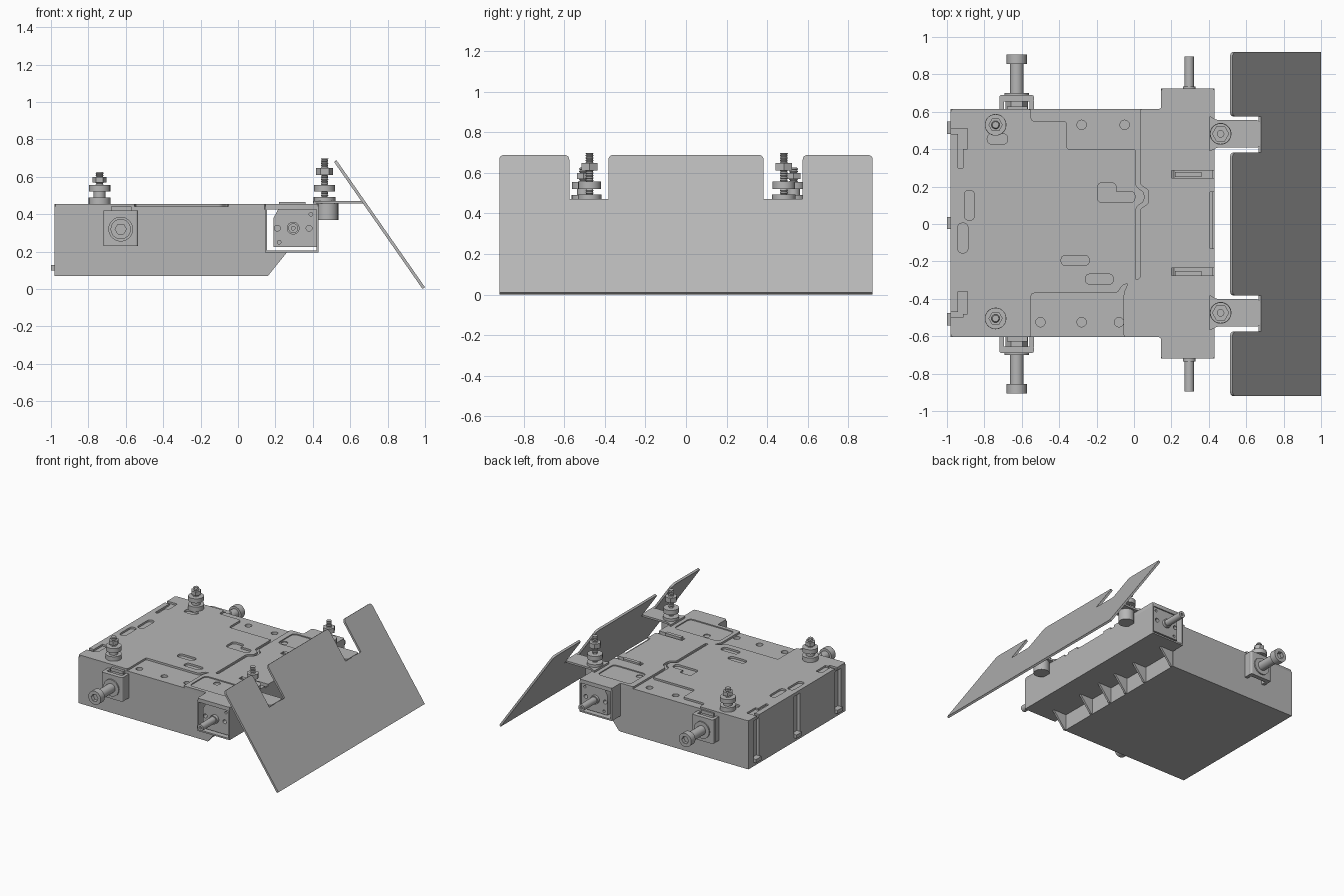
import bpy, bmesh, math
from mathutils import Vector, Matrix

if "Cube" in bpy.data.objects:
    bpy.data.objects.remove(bpy.data.objects["Cube"])

grey = bpy.data.materials.new("plain_grey")
grey.use_nodes = True
colour = (0.47, 0.47, 0.47, 1)
grey.diffuse_color = colour
grey.node_tree.nodes["Principled BSDF"].inputs["Base Color"].default_value = colour
parts = []


def finish(name, bm):
    bmesh.ops.recalc_face_normals(bm, faces=bm.faces)
    me = bpy.data.meshes.new(name)
    bm.to_mesh(me)
    bm.free()
    me.materials.append(grey)
    ob = bpy.data.objects.new(name, me)
    bpy.context.collection.objects.link(ob)
    parts.append(ob)
    return ob


def place(axis, a, b, h):
    return {"x": (h, a, b), "y": (a, h, b), "z": (a, b, h)}[axis]


def prism(name, pts, h0, h1, axis="z"):
    """Extrude a flat outline along an axis."""
    bm = bmesh.new()
    low, high = [[bm.verts.new(place(axis, p[0], p[1], h)) for p in pts] for h in (h0, h1)]
    bm.faces.new(low)
    bm.faces.new(high)
    for i in range(len(pts)):
        j = (i + 1) % len(pts)
        bm.faces.new((low[i], low[j], high[j], high[i]))
    return finish(name, bm)


def rect(x0, y0, x1, y1):
    return [(x0, y0), (x1, y0), (x1, y1), (x0, y1)]


def mid_rect(x, y, w, h):
    return rect(x - w / 2, y - h / 2, x + w / 2, y + h / 2)


def circle(x, y, r, n=28):
    return [(x + r * math.cos(2 * math.pi * i / n), y + r * math.sin(2 * math.pi * i / n)) for i in range(n)]


def rounded(pts, r, steps=5):
    """Round the corners of an outline; a third value on a point sets its own radius."""
    out = []
    for i, p in enumerate(pts):
        c = Vector(p[:2])
        a, b = Vector(pts[i - 1][:2]) - c, Vector(pts[(i + 1) % len(pts)][:2]) - c
        rad = min(p[2] if len(p) > 2 else r, a.length * 0.49, b.length * 0.49)
        if rad == 0:
            out.append(c)
            continue
        a, b = c + a.normalized() * rad, c + b.normalized() * rad
        for k in range(steps):
            t = k / (steps - 1)
            out.append(a.lerp(c, t).lerp(c.lerp(b, t), t))
    return out


def box(name, x0, y0, z0, x1, y1, z1):
    return prism(name, rect(x0, y0, x1, y1), z0, z1)


def cut(target, outlines, h0, h1, axis="z"):
    """Remove a set of extruded outlines from a part."""
    for pts in outlines:
        cutter = prism("cutter", pts, h0, h1, axis)
        cutter.hide_render = True
        mod = target.modifiers.new("cut", "BOOLEAN")
        mod.object, mod.operation, mod.solver = cutter, "DIFFERENCE", "EXACT"
        bpy.context.view_layer.objects.active = target
        bpy.ops.object.modifier_apply(modifier=mod.name)
        parts.remove(cutter)
        bpy.data.objects.remove(cutter)


def threaded_rod(name, x, y, z0, z1, r, pitch=0.012, n=20):
    """Stack rings of alternating radius to make a thread."""
    bm = bmesh.new()
    count = int((z1 - z0) / pitch * 2)
    rings = []
    for k in range(count + 1):
        rad = r if k % 2 else r * 0.78
        z = z0 + (z1 - z0) * k / count
        rings.append([bm.verts.new((px, py, z)) for px, py in circle(x, y, rad, n)])
    for lo, hi in zip(rings, rings[1:]):
        for i in range(n):
            j = (i + 1) % n
            bm.faces.new((lo[i], lo[j], hi[j], hi[i]))
    bm.faces.new(rings[0])
    bm.faces.new(rings[-1])
    return finish(name, bm)


# Tray body with side holes on top and slots in its back wall
tray = box("tray_body", -0.98, -0.605, 0.07, 0.147, 0.615, 0.44)
cut(tray, [circle(x, y, 0.025) for x, y in
           ((-0.28, 0.53), (-0.05, 0.53), (-0.5, -0.525), (-0.28, -0.525), (-0.08, -0.525))], 0.4, 0.5)
for y in (0.515, 0.005, -0.51):
    cut(tray, [mid_rect(y, 0.265, 0.07, 0.33)], -1.0, -0.955, "x")
    box("back_tab", -1.0, y - 0.033, 0.1, -0.95, y + 0.033, 0.128)
for y in (0.605, 0.3, 0.09, -0.09, -0.3, -0.6):
    prism("gusset", [(0.14, 0.07), (0.16, 0.07), (0.265, 0.2), (0.14, 0.2)], y - 0.008, y + 0.008, "y")

# Lid plate with a stepped, bulged edge
lid = prism("lid_plate", rounded([
    (-0.98, -0.605), (-0.55, -0.605), (-0.55, -0.37), (-0.09, -0.37), (-0.06, -0.325), (0.01, -0.31),
    (0.01, 0.09), (0.055, 0.12), (0.055, 0.17), (0.01, 0.2), (0.01, 0.4), (-0.36, 0.4),
    (-0.36, 0.55), (-0.55, 0.55), (-0.55, 0.615), (-0.98, 0.615)], 0.015, 3), 0.435, 0.455)
slots = [(-0.73, 0.455, 0.11, 0.055), (-0.315, -0.195, 0.15, 0.055), (-0.185, -0.295, 0.15, 0.055),
         (-0.88, 0.1, 0.055, 0.16), (-0.915, -0.075, 0.055, 0.16),
         (-0.095, 0.145, 0.2, 0.06), (-0.145, 0.18, 0.1, 0.08)]
cut(lid, [rounded(mid_rect(*s), 0.027) for s in slots], 0.43, 0.5)
cut(lid, [rect(-0.94, 0.3, -0.915, 0.5), rect(-0.98, 0.48, -0.89, 0.51), rect(-0.915, 0.4, -0.89, 0.48),
          rect(-0.94, -0.48, -0.89, -0.36), rect(-0.98, -0.5, -0.915, -0.47)], 0.43, 0.5)

# Cross member: top sheet, thin folded walls and inner block
sheet = prism("cross_top_sheet", rounded([
    (0.145, -0.72), (0.43, -0.72), (0.43, 0.725), (0.145, 0.725), (0.145, 0.615), (0.033, 0.615),
    (0.033, 0.21), (0.078, 0.18), (0.078, 0.11), (0.033, 0.08), (0.033, -0.29), (-0.03, -0.31),
    (-0.055, -0.37), (-0.055, -0.605), (0.145, -0.605)], 0.012, 3), 0.425, 0.455)
cut(sheet, [rounded(rect(0.08, 0.38, 0.37, 0.585), 0.035), rounded(rect(-0.025, -0.575, 0.37, -0.375), 0.035)],
    0.447, 0.5)
cut(sheet, [circle(0.11, 0.425, 0.025), circle(0.11, -0.42, 0.025)], 0.437, 0.5)
cut(sheet, [rect(0.2, 0.245, 0.44, 0.285), rect(0.2, -0.275, 0.44, -0.235),
            rect(0.405, -0.13, 0.44, 0.17)], 0.4, 0.5)
box("cross_inner_wall", 0.145, -0.72, 0.195, 0.155, 0.725, 0.44)
box("cross_bottom_sheet", 0.145, -0.72, 0.195, 0.43, 0.725, 0.207)
box("cross_outer_wall", 0.42, -0.72, 0.195, 0.43, 0.725, 0.44)
block = prism("cross_inner_block", [(0.19, 0.225), (0.421, 0.225), (0.421, 0.427), (0.215, 0.427), (0.19, 0.38)],
              -0.71, 0.715, "y")
for s in (1, -1):
    holes = [(0.21, 0.325, 0.016), (0.38, 0.325, 0.016), (0.39, 0.4, 0.01), (0.22, 0.25, 0.01)]
    cut(block, [circle(x, z, r, 14) for x, z, r in holes], s * 0.67, s * 0.75, "y")
    box("top_clip", 0.22, s * 0.265 - 0.014, 0.42, 0.36, s * 0.265 + 0.014, 0.465)
    # Side axle
    prism("axle_collar", circle(0.295, 0.325, 0.034), s * 0.7, s * 0.735, "y")
    axle = prism("axle", circle(0.295, 0.325, 0.026), s * 0.7, s * 0.895, "y")
    cut(axle, [circle(0.295, 0.325, 0.01, 12)], s * 0.87, s * 0.92, "y")

# Side thumb screws held in open-topped brackets
for s in (1, -1):
    y0 = 0.6 * s
    for x in (-0.72, -0.56):
        box("bracket_cheek", x, y0, 0.23, x + 0.025, s * 0.66, 0.42)
    prism("bracket_face", rounded(rect(-0.72, s * 0.655, -0.535, s * 0.69), 0.014), 0.23, 0.42)
    box("bracket_tab", -0.68, y0, 0.415, -0.57, s * 0.628, 0.44)
    prism("bracket_nut", circle(-0.627, 0.32, 0.06, 6), y0, s * 0.655, "y")
    prism("screw_washer", circle(-0.627, 0.32, 0.066), s * 0.68, s * 0.7, "y")
    prism("screw_shaft", circle(-0.627, 0.32, 0.036), s * 0.69, s * 0.87, "y")
    head = prism("screw_head", rounded([(p[0], p[1]) for p in circle(-0.627, 0.32, 0.054, 32)], 0),
                 s * 0.855, s * 0.907, "y")
    cut(head, [circle(-0.627, 0.32, 0.03, 6)], s * 0.88, s * 0.92, "y")

# Lid studs
for y in (0.53, -0.505):
    x = -0.74
    prism("lid_stud_washer", circle(x, y, 0.058), 0.45, 0.49)
    prism("lid_stud_neck", circle(x, y, 0.032), 0.48, 0.525)
    prism("lid_stud_disc", circle(x, y, 0.057), 0.52, 0.555)
    prism("lid_stud_nut", circle(x, y, 0.038, 6), 0.57, 0.6)
    threaded_rod("lid_stud_rod", x, y, 0.5, 0.625, 0.022)

# Arms carrying the blade, with their studs
for y in (0.482, -0.475):
    x = 0.463
    prism("blade_arm", rounded([(0.4, y - 0.1), (0.44, y - 0.073), (0.675, y - 0.073), (0.675, y + 0.073),
                                (0.44, y + 0.073), (0.4, y + 0.1)], 0.02), 0.456, 0.471)
    prism("arm_boss", circle(0.478, y, 0.058), 0.37, 0.46)
    prism("arm_stud_washer", circle(x, y, 0.058), 0.465, 0.492)
    prism("arm_stud_disc", circle(x, y, 0.056), 0.52, 0.557)
    prism("arm_stud_nut", circle(x, y, 0.046, 6), 0.61, 0.648)
    threaded_rod("arm_stud_rod", x, y, 0.47, 0.697, 0.02)

# Slanted blade with two notches in its top edge
top, bottom = Vector((0.52, 0, 0.684)), Vector((0.993, 0, 0.005))
down = (bottom - top).normalized()
side = Vector((0, 1, 0))
length, notch = (bottom - top).length, 0.267
blade = prism("blade", rounded([
    (-0.92, 0), (-0.575, 0), (-0.575, notch, 0), (-0.382, notch, 0), (-0.382, 0), (0.382, 0),
    (0.382, notch, 0), (0.575, notch, 0), (0.575, 0), (0.92, 0), (0.92, length, 0), (-0.92, length, 0)],
    0.03), -0.008, 0.008)
frame = Matrix((side, down, side.cross(down))).transposed().to_4x4()
blade.data.transform(Matrix.Translation(top) @ frame)

# Smooth round sides, sharp edges kept
bpy.ops.object.select_all(action="DESELECT")
for ob in parts:
    ob.select_set(True)
bpy.context.view_layer.objects.active = parts[0]
bpy.ops.object.shade_smooth_by_angle(angle=math.radians(30))
